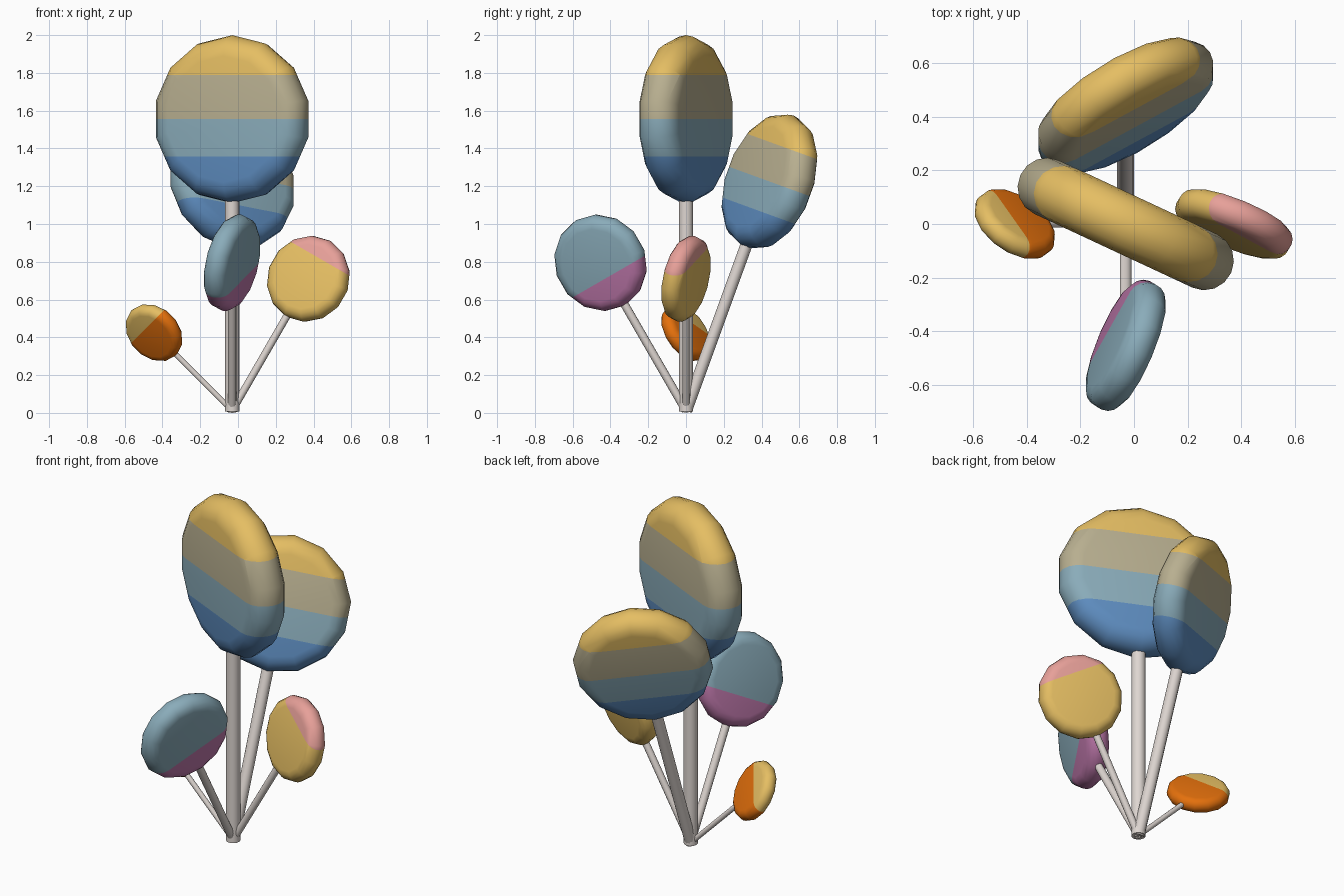
import bpy, bmesh, math
from mathutils import Matrix, Vector

if "Cube" in bpy.data.objects:
    bpy.data.objects.remove(bpy.data.objects["Cube"])


def lin(v):
    v /= 255
    return v / 12.92 if v <= 0.04045 else ((v + 0.055) / 1.055) ** 2.4


def material(name, r, g, b):
    m = bpy.data.materials.new(name)
    m.diffuse_color = (lin(r), lin(g), lin(b), 1)
    m.use_nodes = True
    m.node_tree.nodes["Principled BSDF"].inputs["Base Color"].default_value = m.diffuse_color
    return m


MATS = {n: material(n, *c) for n, c in {
    "gold": (229, 190, 99), "beige": (184, 175, 144), "teal": (138, 172, 186),
    "blue": (94, 141, 192), "purple": (189, 119, 170), "pink": (231, 160, 153),
    "orange": (228, 112, 12), "stem_white": (222, 214, 209)}.items()}

BASE = Vector((-0.031, 0, 0.011))   # point where all sticks meet
SIDES = 14


def finish(bm, name, mats, matrix):
    bmesh.ops.recalc_face_normals(bm, faces=bm.faces)
    mesh = bpy.data.meshes.new(name)
    bm.to_mesh(mesh)
    bm.free()
    for m in mats:
        mesh.materials.append(MATS[m])
    mesh.transform(matrix)
    ob = bpy.data.objects.new(name, mesh)
    bpy.context.collection.objects.link(ob)
    bpy.ops.object.select_all(action='DESELECT')
    ob.select_set(True)
    bpy.context.view_layer.objects.active = ob
    bpy.ops.object.shade_smooth_by_angle(angle=math.radians(35))


def candy(name, dist, radius, cuts, colours, matrix):
    """Round-edged disc, thickness along local y, striped across local z."""
    bm = bmesh.new()
    t = radius * 0.247
    core = radius - t
    rings = []
    for i in range(9):
        a = math.radians(-90 + 22.5 * i)
        r, y = core + t * math.cos(a), t * math.sin(a)
        rings.append([bm.verts.new((r * math.sin(k * math.tau / SIDES), y,
                                    dist + r * math.cos(k * math.tau / SIDES)))
                      for k in range(SIDES)])
    for lo, hi in zip(rings, rings[1:]):
        for k in range(SIDES):
            j = (k + 1) % SIDES
            bm.faces.new((lo[k], lo[j], hi[j], hi[k]))
    bm.faces.new(rings[0])
    bm.faces.new(rings[-1])
    # colour stripes: cut across, then colour by height along the stick
    for c in cuts:
        bmesh.ops.bisect_plane(bm, geom=bm.verts[:] + bm.edges[:] + bm.faces[:],
                               dist=1e-5, plane_co=(0, 0, dist + c), plane_no=(0, 0, 1))
    for f in bm.faces:
        z = f.calc_center_median().z - dist
        f.material_index = sum(z < c for c in cuts)
    finish(bm, name, colours, matrix)


def stick(name, dist, radius, matrix):
    bm = bmesh.new()
    bmesh.ops.create_cone(bm, cap_ends=True, segments=12, radius1=radius, radius2=radius,
                          depth=dist, matrix=Matrix.Translation((0, 0, dist / 2)))
    finish(bm, name, ["stem_white"], matrix)


FOUR = ["gold", "beige", "teal", "blue"]
# name, distance along stick, tilt axis, tilt, twist, stripe cuts, colours
POPS = [
    ("centre", 1.544, 'X', 0, -25, (0.235, 0.0, -0.197), FOUR),
    ("back", 1.292, 'X', -20, 30, (0.197, 0.0, -0.165), FOUR),
    ("front", 0.905, 'X', 30, 64, (-0.085,), ["teal", "purple"]),
    ("right", 0.807, 'Y', 30, -25, (0.123,), ["pink", "gold"]),
    ("left", 0.585, 'Y', -45, -45, (0.046,), ["gold", "orange"]),
]
for name, d, axis, tilt, twist, cuts, colours in POPS:
    m = (Matrix.Translation(BASE) @ Matrix.Rotation(math.radians(tilt), 4, axis)
         @ Matrix.Rotation(math.radians(twist), 4, 'Z'))
    if tilt == 0:
        stick_m = m @ Matrix.Translation((0, 0, -0.003))
    else:
        stick_m = m
    candy(name + "_candy", d, d * 0.288, cuts, colours, m)
    stick(name + "_stick", d, d * 0.0245, stick_m)
